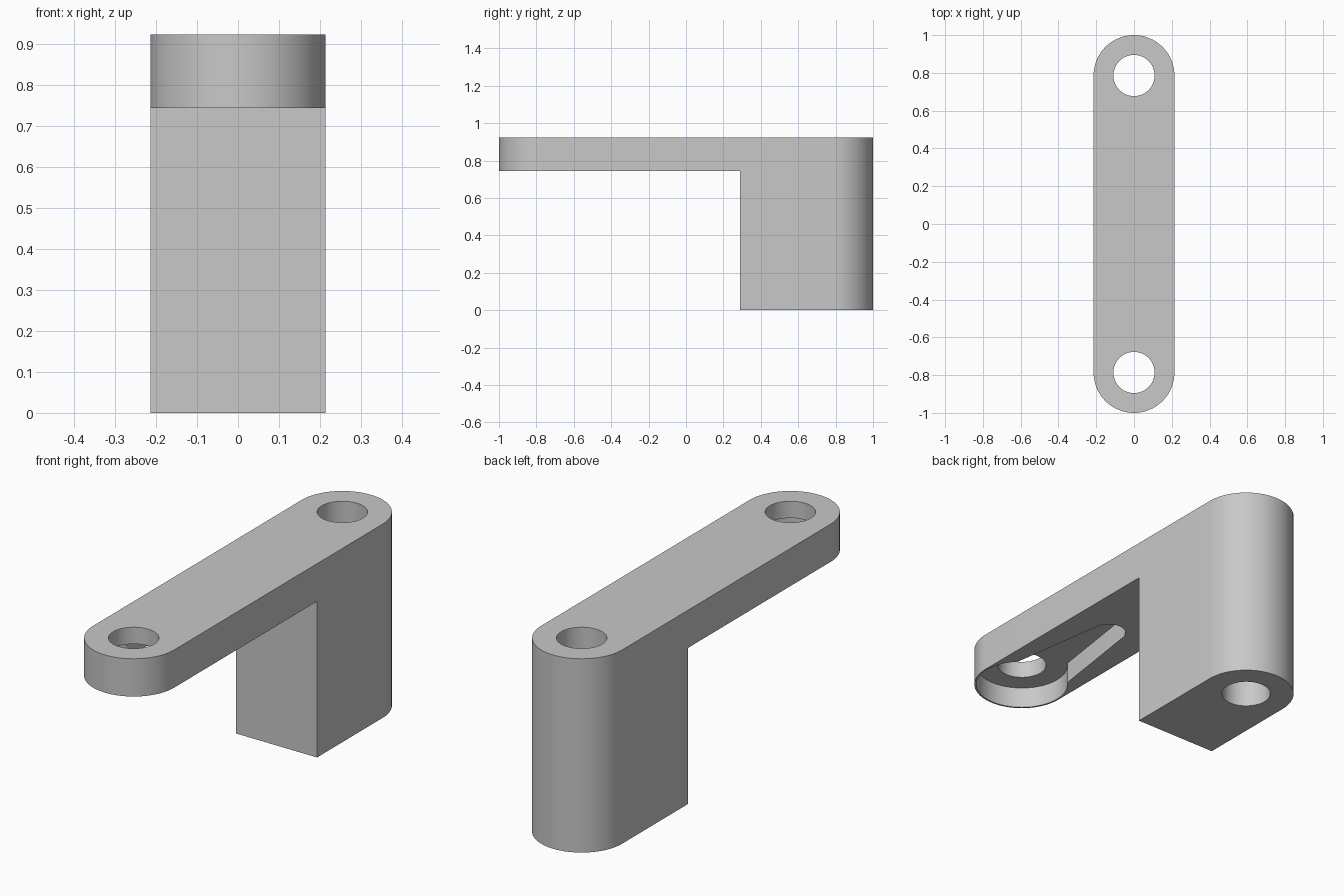
import bpy
import bmesh
from math import radians, cos, sin

cube = bpy.data.objects.get("Cube")
if cube:
    bpy.data.objects.remove(cube, do_unlink=True)

HALF_WIDTH = 0.214
PIVOT = 1 - HALF_WIDTH      # distance of both hole centres from the middle
TOP = 0.924
ARM_BOTTOM = 0.744
RECESS_FLOOR = 0.844
BORE = 0.109

grey = bpy.data.materials.new("plain grey")
grey.use_nodes = True
colour = (0.58, 0.58, 0.58, 1)
grey.diffuse_color = colour
grey.node_tree.nodes["Principled BSDF"].inputs["Base Color"].default_value = colour


def arc(y, radius, start, end, steps=32):
    """Points on an arc centred on x = 0, angles in degrees."""
    angles = [radians(start + (end - start) * i / steps) for i in range(steps + 1)]
    return [(radius * cos(a), y + radius * sin(a)) for a in angles]


def prism(name, outline, bottom, top):
    """Upright solid with the given outline."""
    bm = bmesh.new()
    base = bm.faces.new([bm.verts.new((x, y, bottom)) for x, y in outline])
    side = bmesh.ops.extrude_face_region(bm, geom=[base])
    verts = [v for v in side["geom"] if isinstance(v, bmesh.types.BMVert)]
    bmesh.ops.translate(bm, verts=verts, vec=(0, 0, top - bottom))
    bmesh.ops.recalc_face_normals(bm, faces=bm.faces)
    mesh = bpy.data.meshes.new(name)
    bm.to_mesh(mesh)
    bm.free()
    mesh.materials.append(grey)
    obj = bpy.data.objects.new(name, mesh)
    bpy.context.collection.objects.link(obj)
    return obj


def cut(body, cutter):
    """Subtract the cutter from the body and remove it."""
    cutter.hide_render = True
    mod = body.modifiers.new(cutter.name, "BOOLEAN")
    mod.operation = "DIFFERENCE"
    mod.solver = "EXACT"
    mod.object = cutter
    bpy.context.view_layer.objects.active = body
    bpy.ops.object.modifier_apply(modifier=mod.name)
    bpy.data.objects.remove(cutter, do_unlink=True)


# Round-ended body at full height
body = prism("lever_arm", arc(PIVOT, HALF_WIDTH, 0, 180) + arc(-PIVOT, HALF_WIDTH, 180, 360), 0, TOP)

# Clear the space under the arm, leaving the rear post
gap = [(-1, -2), (1, -2), (1, 0.29), (-1, 0.29)]
cut(body, prism("under_arm_gap", gap, -1, ARM_BOTTOM))

# Keyhole pocket underneath: round hub with a tapering finger
pocket = arc(-PIVOT, 0.206, 135, 405, 48) + arc(-0.18, 0.078, 0, 180, 24)
cut(body, prism("horn_pocket", pocket, 0.5, RECESS_FLOOR))

# Through bores at both ends
for end in (-1, 1):
    cut(body, prism("bore", arc(end * PIVOT, BORE, 0, 352.5, 47), -1, 2))

bpy.ops.object.select_all(action="DESELECT")
body.select_set(True)
bpy.context.view_layer.objects.active = body
bpy.ops.object.shade_smooth_by_angle(angle=radians(30))
